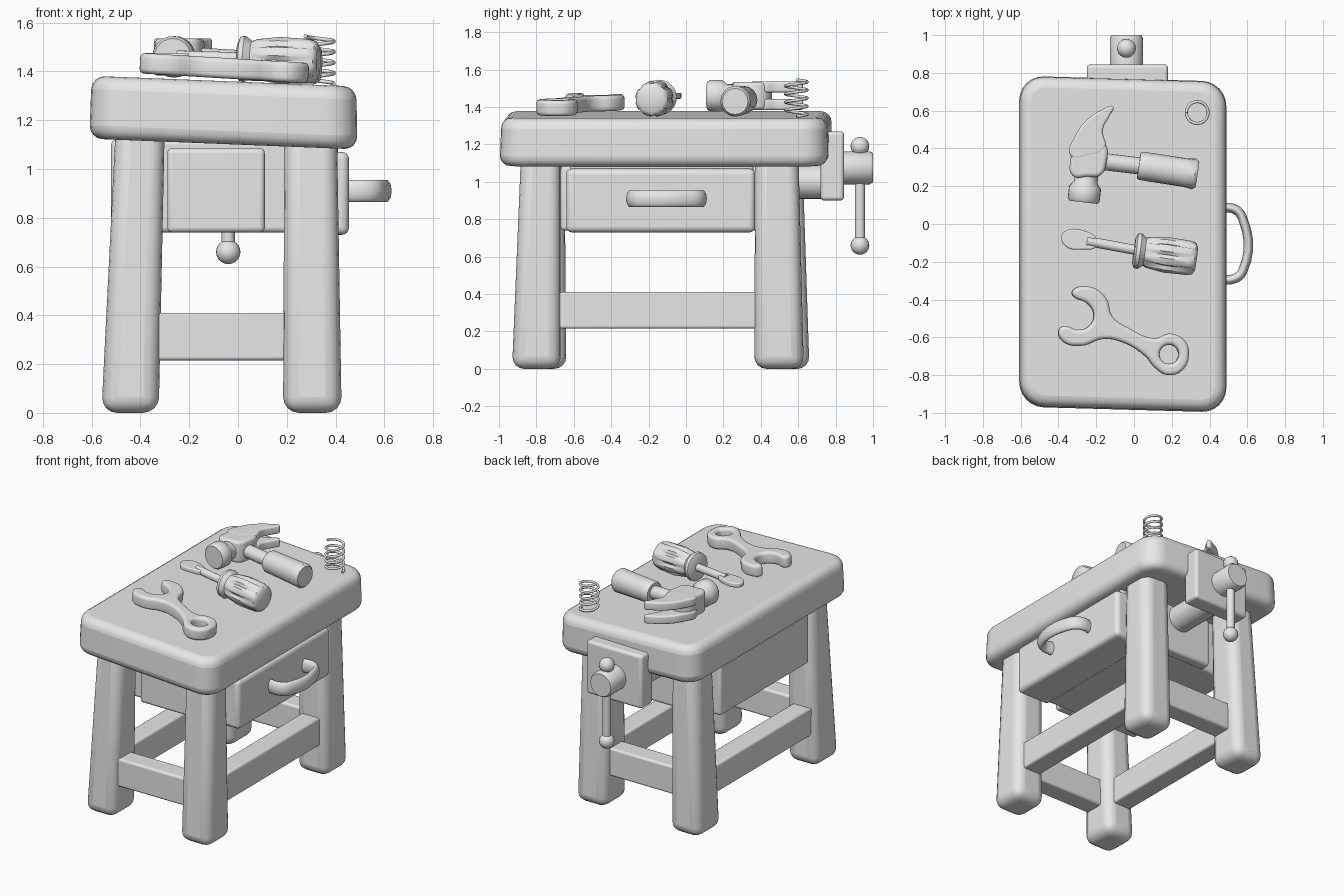
import bpy, bmesh, math
from mathutils import Vector, Matrix

if "Cube" in bpy.data.objects:
    bpy.data.objects.remove(bpy.data.objects["Cube"])

grey = bpy.data.materials.new("plain_grey")
grey.diffuse_color = (0.8, 0.8, 0.8, 1)
grey.use_nodes = True
grey.node_tree.nodes["Principled BSDF"].inputs["Base Color"].default_value = grey.diffuse_color


def finish(ob, angle=40):
    """Give an object its colour and smooth shading."""
    ob.data.materials.clear()
    ob.data.materials.append(grey)
    bpy.ops.object.select_all(action='DESELECT')
    ob.select_set(True)
    bpy.context.view_layer.objects.active = ob
    bpy.ops.object.shade_smooth_by_angle(angle=math.radians(angle))
    return ob


def from_bmesh(name, bm, bevel=0, limit=50, angle=40):
    bmesh.ops.recalc_face_normals(bm, faces=bm.faces)
    me = bpy.data.meshes.new(name)
    bm.to_mesh(me)
    bm.free()
    ob = bpy.data.objects.new(name, me)
    bpy.context.collection.objects.link(ob)
    if bevel:
        m = ob.modifiers.new("round", 'BEVEL')
        m.width, m.segments = bevel, 4
        m.limit_method, m.angle_limit = 'ANGLE', math.radians(limit)
    return finish(ob, angle)


def block(name, low, high, z0, z1, bevel, corner=0, tilt=0, skew=0):
    """Box between two rectangles (x0, x1, y0, y1), with rounded edges."""
    bm = bmesh.new()
    bmesh.ops.create_cube(bm, size=2)
    upright = [e for e in bm.edges if abs(e.verts[0].co.z - e.verts[1].co.z) > 1]
    for v in bm.verts:
        r = low if v.co.z < 0 else high
        v.co = (r[v.co.x > 0], r[2 + (v.co.y > 0)], z0 if v.co.z < 0 else z1)
    if corner:
        bmesh.ops.bevel(bm, geom=upright, offset=corner, segments=6, profile=0.5, affect='EDGES')
    for v in bm.verts:
        v.co.z += tilt * v.co.x
        v.co.y += skew * (v.co.x - low[1])
    return from_bmesh(name, bm, bevel)


def lathe(name, start, end, profile, sides=24, groove=0, flat=None):
    """Turn a profile of (fraction along, radius) around an axis."""
    a, b = Vector(start), Vector(end)
    rot = (b - a).to_track_quat('Z', 'Y').to_matrix().to_4x4()
    bm, rings = bmesh.new(), []
    length = (b - a).length
    for t, r in profile:
        ring = []
        for i in range(sides):
            g = 1 - groove if groove and 0.2 < t < 0.93 and i % 4 == 0 else 1
            w = 2 * math.pi * i / sides
            ring.append(bm.verts.new((r * g * math.cos(w), r * g * math.sin(w), t * length)))
        rings.append(ring)
    for p, q in zip(rings, rings[1:]):
        for i in range(sides):
            j = (i + 1) % sides
            bm.faces.new((p[i], p[j], q[j], q[i]))
    bm.faces.new(rings[0])
    bm.faces.new(rings[-1])
    bm.transform(Matrix.Translation(a) @ rot)
    return from_bmesh(name, bm)


def ball(name, centre, r):
    bm = bmesh.new()
    bmesh.ops.create_uvsphere(bm, u_segments=20, v_segments=12, radius=r)
    bm.transform(Matrix.Translation(centre))
    return from_bmesh(name, bm)


def curve(name, loops, dim, closed, extrude=0, bevel=0, smooth=True):
    """Curve object turned into a mesh: flat plate (2D) or tube (3D)."""
    cu = bpy.data.curves.new(name, 'CURVE')
    cu.dimensions = dim
    cu.extrude, cu.bevel_depth, cu.bevel_resolution = extrude, bevel, 3
    cu.resolution_u = 5
    cu.use_fill_caps = True
    if dim == '2D':
        cu.fill_mode = 'BOTH'
        cu.offset = -bevel
    for pts in loops:
        sp = cu.splines.new('BEZIER' if smooth else 'POLY')
        target = sp.bezier_points if smooth else sp.points
        target.add(len(pts) - 1)
        for p, co in zip(target, pts):
            co = tuple(co) + (0,) * (3 - len(co))
            p.co = co if smooth else co + (1,)
            if smooth:
                p.handle_left_type = p.handle_right_type = 'AUTO'
        sp.use_cyclic_u = closed
    tmp = bpy.data.objects.new(name, cu)
    bpy.context.collection.objects.link(tmp)
    bpy.context.view_layer.update()
    me = bpy.data.meshes.new_from_object(tmp.evaluated_get(bpy.context.evaluated_depsgraph_get()))
    bpy.data.objects.remove(tmp)
    ob = bpy.data.objects.new(name, me)
    bpy.context.collection.objects.link(ob)
    return finish(ob)


# Bench top, slightly tilted and skewed
top = (-0.61, 0.49, -1.0, 0.755)
block("bench_top", top, (-0.60, 0.485, -0.99, 0.75), 1.1, 1.358, 0.055, 0.13, -0.04, -0.028)

# Legs: outward-leaning posts with rounded feet
for name, low, high in (
        ("front_left_leg", (-0.56, -0.325, -0.91, -0.64), (-0.50, -0.30, -0.87, -0.65)),
        ("front_right_leg", (0.185, 0.425, -0.93, -0.67), (0.19, 0.405, -0.88, -0.67)),
        ("back_left_leg", (-0.56, -0.325, 0.39, 0.66), (-0.50, -0.30, 0.39, 0.62)),
        ("back_right_leg", (0.185, 0.425, 0.365, 0.63), (0.19, 0.405, 0.37, 0.60))):
    block(name, low, high, 0.0, 1.2, 0.065)

# Lower rails
for name, x0, x1, y0, y1 in (
        ("front_rail", -0.36, 0.24, -0.86, -0.72), ("back_rail", -0.36, 0.24, 0.43, 0.57),
        ("left_rail", -0.51, -0.37, -0.72, 0.44), ("right_rail", 0.23, 0.37, -0.72, 0.42)):
    block(name, (x0, x1, y0, y1), (x0, x1, y0, y1), 0.215, 0.41, 0.015)

# Drawer box, end panels and drawer front
r = (-0.52, 0.41, -0.62, 0.36)
block("drawer_box", r, r, 0.74, 1.12, 0.02)
for name, y0, y1 in (("front_panel", -0.67, -0.60), ("back_panel", 0.34, 0.42)):
    r = (-0.29, 0.11, y0, y1)
    block(name, r, r, 0.74, 1.085, 0.02)
r = (0.2, 0.455, -0.64, 0.37)
block("drawer_front", r, r, 0.73, 1.07, 0.03)

# Drawer pull
pull = curve("drawer_pull", [[(0.43, -0.29, 0), (0.53, -0.29, 0), (0.575, -0.25, 0),
                              (0.575, 0.03, 0), (0.53, 0.08, 0), (0.43, 0.08, 0)]], '3D', False, bevel=0.025)
pull.scale.z = 1.9
pull.location.z = 0.91

# Vise: jaw, screw, head and sliding bar
r = (-0.25, 0.18, 0.72, 0.845)
block("vise_jaw", r, r, 0.90, 1.27, 0.02)
lathe("vise_screw", (-0.04, 0.4, 1.0), (-0.04, 0.74, 1.0), [(0, 0.092), (1, 0.092)])
lathe("vise_head", (-0.04, 0.83, 1.075), (-0.04, 1.0, 1.075), [(0, 0.088), (0.9, 0.088), (1, 0.078)])
lathe("vise_bar", (-0.04, 0.93, 0.66), (-0.04, 0.93, 1.19), [(0, 0.027), (1, 0.027)], 16)
ball("vise_bar_top_knob", (-0.04, 0.93, 1.19), 0.05)
ball("vise_bar_bottom_knob", (-0.04, 0.93, 0.66), 0.05)

# Wrench plate with ring hole
jaw = [(-0.33, -0.36), (-0.25, -0.33), (-0.15, -0.39), (-0.115, -0.49), (-0.03, -0.55), (0.11, -0.605),
       (0.19, -0.58), (0.27, -0.62), (0.29, -0.69), (0.26, -0.77), (0.18, -0.80), (0.11, -0.76),
       (0.06, -0.70), (-0.08, -0.62), (-0.17, -0.61), (-0.28, -0.645), (-0.38, -0.62), (-0.40, -0.56),
       (-0.37, -0.54), (-0.30, -0.56), (-0.24, -0.54), (-0.215, -0.48), (-0.25, -0.42), (-0.32, -0.385)]
hole = [(0.185 + 0.05 * math.cos(k * math.pi / 4), -0.69 + 0.05 * math.sin(k * math.pi / 4)) for k in range(8)]
wrench = curve("wrench", [jaw, hole], '2D', True, extrude=0.022, bevel=0.02)
wrench.location.z = 1.41
wrench.rotation_euler.y = 0.06

# Screwdriver: fluted grip, collar, shaft and flat blade
lathe("screwdriver_grip", (0.0, -0.14, 1.452), (0.33, -0.185, 1.44),
      [(0, 0.07), (0.03, 0.092), (0.09, 0.095), (0.17, 0.075), (0.24, 0.085), (0.5, 0.097),
       (0.88, 0.093), (0.96, 0.085), (1, 0.065)], 32, 0.16)
lathe("screwdriver_shaft", (-0.25, -0.09, 1.46), (0.02, -0.14, 1.452), [(0, 0.026), (1, 0.026)], 16)
blade = curve("screwdriver_blade", [[(-0.20, -0.075), (-0.25, -0.04), (-0.36, -0.035), (-0.385, -0.07),
                                     (-0.36, -0.12), (-0.27, -0.135), (-0.20, -0.12)]], '2D', True, 0.008, 0.008)
blade.location.z = 1.46

# Hammer: grip, shaft, striking face, head and split claw
lathe("hammer_grip", (0.025, 0.31, 1.438), (0.335, 0.262, 1.43),
      [(0, 0.068), (0.04, 0.075), (0.2, 0.076), (0.8, 0.08), (0.95, 0.082), (1, 0.07)], 16, 0.05)
lathe("hammer_shaft", (-0.2, 0.335, 1.455), (0.05, 0.305, 1.44), [(0, 0.045), (1, 0.045)], 16)
lathe("hammer_face", (-0.268, 0.115, 1.46), (-0.245, 0.31, 1.46),
      [(0, 0.075), (0.07, 0.085), (0.4, 0.085), (0.55, 0.062), (0.75, 0.062), (1, 0.075)])
head = curve("hammer_head", [[(-0.325, 0.255), (-0.25, 0.25), (-0.175, 0.26), (-0.145, 0.33), (-0.15, 0.42),
                              (-0.24, 0.46), (-0.315, 0.43), (-0.335, 0.35)]], '2D', True, 0.055, 0.02)
head.location.z = 1.46
for name, z in (("upper_claw", 1.507), ("lower_claw", 1.413)):
    claw = curve(name, [[(-0.335, 0.36), (-0.31, 0.47), (-0.24, 0.56), (-0.17, 0.605), (-0.11, 0.62),
                         (-0.125, 0.58), (-0.165, 0.50), (-0.155, 0.40), (-0.24, 0.36)]], '2D', True, 0.017, 0.012)
    claw.location.z = z

# Loose coil spring
coil = []
for i in range(4 * 20 + 11):
    w = 2 * math.pi * i / 20
    coil.append((0.335 + 0.058 * math.cos(w), 0.59 + 0.058 * math.sin(w), 1.35 + 0.195 * i / 90))
curve("spring", [coil], '3D', False, bevel=0.008, smooth=False)
